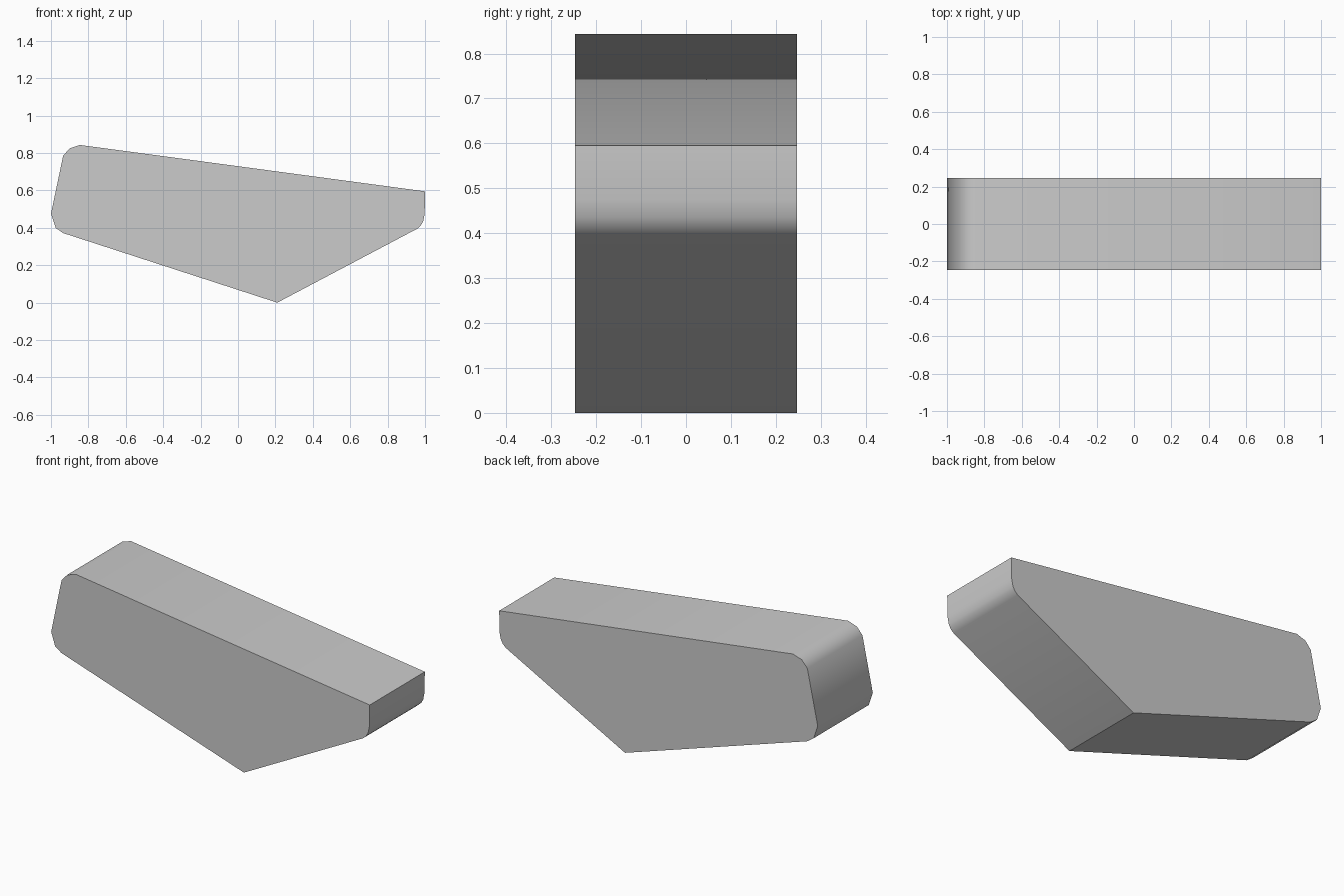
import bpy
import bmesh
import math

# Remove the default cube
cube = bpy.data.objects.get("Cube")
if cube:
    bpy.data.objects.remove(cube, do_unlink=True)

# Single plain grey
grey = bpy.data.materials.new("plain grey")
grey.use_nodes = True
colour = (0.6, 0.6, 0.6, 1.0)
grey.diffuse_color = colour
grey.node_tree.nodes["Principled BSDF"].inputs["Base Color"].default_value = colour

HALF_DEPTH = 0.247

# Side outline (x, z), running counter-clockwise from the lowest ridge
outline = [
    (0.21, 0.0), (0.958, 0.395), (0.977, 0.412), (0.99, 0.435), (0.998, 0.475),
    (1.0, 0.595), (-0.845, 0.843), (-0.9, 0.825), (-0.935, 0.785),
    (-1.0, 0.475), (-0.975, 0.4), (-0.935, 0.372),
]

# Extrude the outline from front to back
bm = bmesh.new()
front = bm.faces.new([bm.verts.new((x, -HALF_DEPTH, z)) for x, z in outline])
result = bmesh.ops.extrude_face_region(bm, geom=[front], use_keep_orig=True)
back_verts = [g for g in result["geom"] if isinstance(g, bmesh.types.BMVert)]
bmesh.ops.translate(bm, verts=back_verts, vec=(0, 2 * HALF_DEPTH, 0))
bmesh.ops.recalc_face_normals(bm, faces=bm.faces)

mesh = bpy.data.meshes.new("wedge_block")
bm.to_mesh(mesh)
bm.free()
mesh.materials.append(grey)
block = bpy.data.objects.new("wedge_block", mesh)
bpy.context.collection.objects.link(block)

# Smooth the rounded corners, keep the main edges crisp
bpy.ops.object.select_all(action="DESELECT")
block.select_set(True)
bpy.context.view_layer.objects.active = block
bpy.ops.object.shade_smooth_by_angle(angle=math.radians(35))
